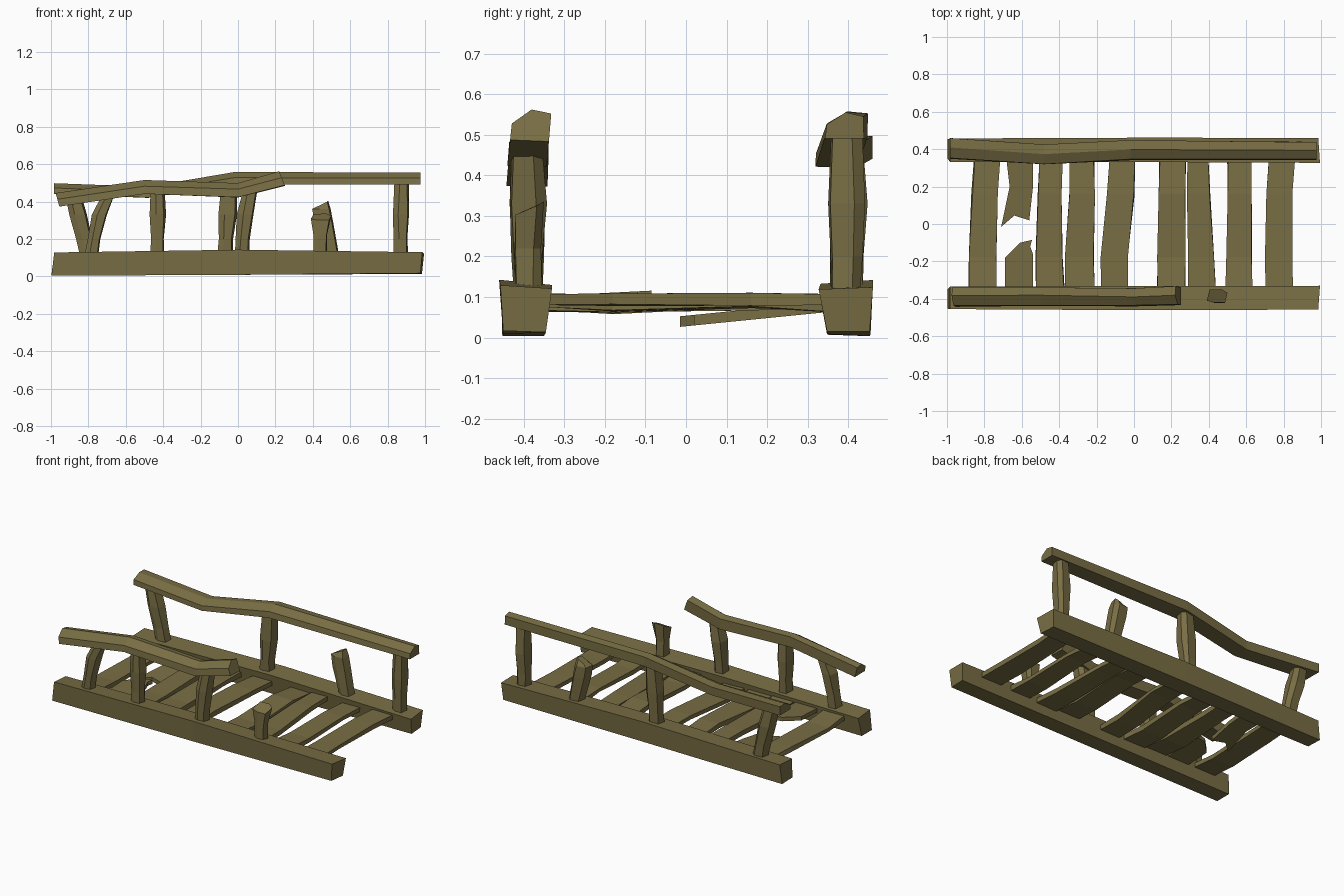
import bpy, bmesh, random

if "Cube" in bpy.data.objects:
    bpy.data.objects.remove(bpy.data.objects["Cube"])

random.seed(4)
wood = bpy.data.materials.new("old_wood")
wood.diffuse_color = (0.19, 0.155, 0.058, 1)
wood.use_nodes = True
wood.node_tree.nodes["Principled BSDF"].inputs["Base Color"].default_value = wood.diffuse_color

BEAM = [(-.45, -.5), (.36, -.5), (.5, .44), (-.5, .5)]
RAIL = [(-.5, -.5), (.5, -.5), (.5, .38), (.05, .5), (-.45, .05)]
POST = [(-.5, -.3), (-.15, -.5), (.4, -.45), (.5, .2), (.25, .5), (-.4, .45)]
PLANK = [(-.5, -.5), (.5, -.5), (.5, .5), (-.5, .5)]


def finish(name, bm):
    bmesh.ops.recalc_face_normals(bm, faces=bm.faces)
    me = bpy.data.meshes.new(name)
    bm.to_mesh(me)
    bm.free()
    me.materials.append(wood)
    ob = bpy.data.objects.new(name, me)
    bpy.context.collection.objects.link(ob)
    return ob


def loft(name, axis, profile, sections, jitter=0.003):
    """Section: position along axis, centre u, v, size u, v, optional end slant u, v."""
    bm = bmesh.new()
    rings = []
    for t, u, v, wu, wv, *slant in sections:
        su, sv = slant or (0, 0)
        ring = []
        for pu, pv in profile:
            a = u + pu * wu + random.uniform(-jitter, jitter)
            b = v + pv * wv + random.uniform(-jitter, jitter)
            c = t + su * pu + sv * pv
            co = {'x': (c, a, b), 'y': (a, c, b), 'z': (a, b, c)}[axis]
            ring.append(bm.verts.new(co))
        rings.append(ring)
    n = len(profile)
    for r0, r1 in zip(rings, rings[1:]):
        for i in range(n):
            j = (i + 1) % n
            bm.faces.new((r0[i], r0[j], r1[j], r1[i]))
    bm.faces.new(rings[0])
    bm.faces.new(rings[-1])
    return finish(name, bm)


def broken_plank(name, outline, z0, slope, thick):
    """Jagged outline in x, y lying on a plane sloping along y."""
    bm = bmesh.new()
    f = bm.faces.new([bm.verts.new((x, y, z0 + slope * y)) for x, y in outline])
    ext = bmesh.ops.extrude_face_region(bm, geom=[f])
    top = [g for g in ext["geom"] if isinstance(g, bmesh.types.BMVert)]
    bmesh.ops.translate(bm, verts=top, vec=(0, 0, thick))
    return finish(name, bm)


# Ground beams
for name, s in (("front_beam", -1), ("back_beam", 1)):
    loft(name, 'x', BEAM, [
        (-.99, s * .395, .066, -s * .125, .12, 0, .015),
        (0, s * .394, .075, -s * .13, .13),
        (.985, s * .394, .071, -s * .13, .112, .01, .01)])

# Handrails
loft("front_rail", 'x', RAIL, [
    (-.965, -.39, .41, .10, .075, 0, -.02),
    (-.5, -.388, .48, .10, .075),
    (0, -.392, .46, .10, .075),
    (.235, -.385, .522, .10, .075, 0, -.03)])
loft("back_rail", 'x', RAIL, [
    (-.985, .405, .472, .11, .058),
    (-.48, .37, .452, .105, .06),
    (-.02, .395, .525, .11, .065),
    (.975, .39, .522, .10, .062)])

# Posts: bottom x, middle x, top x, y, top z, width
for name, b, m, t, y, top, w in (
        ("front_post_left", -.785, -.755, -.70, -.39, .42, .075),
        ("front_post_middle", -.432, -.428, -.43, -.39, .46, .075),
        ("front_post_right", .02, .03, .065, -.39, .465, .08),
        ("back_post_left", -.80, -.845, -.89, .40, .465, .085),
        ("back_post_middle", -.07, -.06, -.045, .395, .51, .085),
        ("back_post_right", .87, .87, .875, .395, .51, .08)):
    loft(name, 'z', POST, [
        (.09, b, y, w, .07),
        (.20, (b + m) / 2, y, w * .95, .075),
        (.33, m + .25 * (t - m), y, w * 1.12, .09),
        (top, t, y, w * .95, .075)])

# Snapped posts
loft("front_snapped_post", 'z', POST, [
    (.09, .44, -.39, .075, .065),
    (.22, .44, -.39, .075, .065),
    (.318, .444, -.385, .105, .075, 0, .035)])
loft("back_snapped_post", 'z', POST, [
    (.09, .505, .395, .08, .075),
    (.29, .46, .395, .10, .085),
    (.36, .447, .395, .095, .08),
    (.388, .455, .395, .06, .05, .03, 0)])

# Deck planks: front left/right x, back left/right x
for i, (fl, fr, bl, br) in enumerate((
        (-.885, -.735, -.86, -.725), (-.525, -.375, -.505, -.38),
        (-.365, -.21, -.345, -.215), (-.185, -.04, -.14, 0),
        (.12, .27, .13, .27), (.29, .435, .285, .40),
        (.49, .635, .505, .63), (.70, .845, .72, .855))):
    secs = []
    for y, k in ((-.37, 0), (-.18, .2), (.16, .85), (.37, 1)):
        left, right = fl + (bl - fl) * k, fr + (br - fr) * k
        shift = random.uniform(-.008, .008)
        z = .085 + random.uniform(-.01, .01)
        secs.append((y, (left + right) / 2 + shift, z, right - left, .028))
    loft("deck_plank_%d" % (i + 1), 'y', PLANK, secs, .004)

# Plank broken in two
broken_plank("broken_plank_back", [
    (-.685, .37), (-.665, .2), (-.71, -.015), (-.64, .045),
    (-.56, .02), (-.54, .2), (-.54, .37)], .028, .10, .026)
broken_plank("broken_plank_front", [
    (-.69, -.37), (-.69, -.18), (-.61, -.10), (-.545, -.085),
    (-.555, -.12), (-.54, -.16), (-.54, -.37)], .095, .05, .025)
